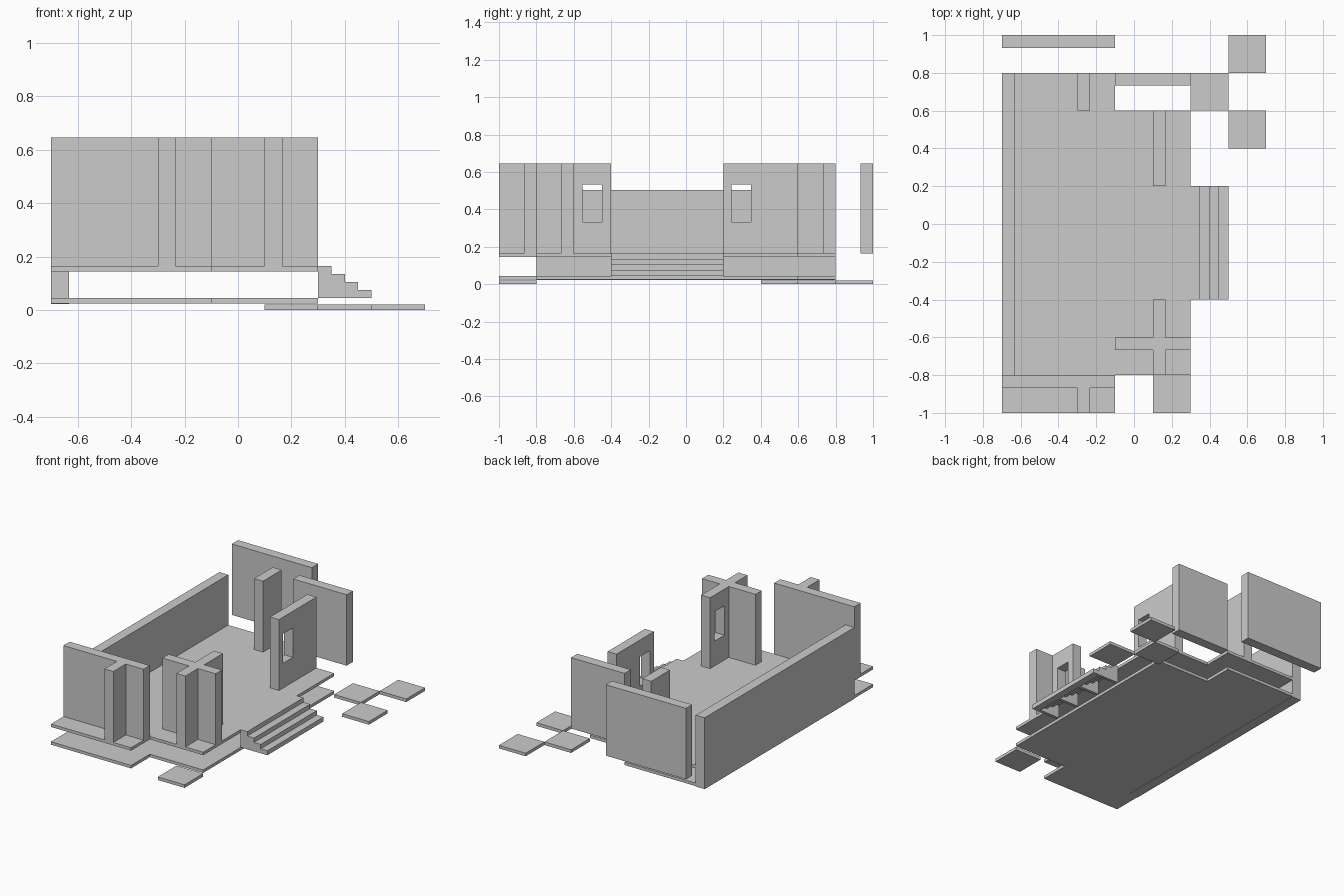
import bpy, bmesh

if "Cube" in bpy.data.objects:
    bpy.data.objects.remove(bpy.data.objects["Cube"])


def prism(name, pts, axis, lo, hi):
    """Extrude a closed profile along 'y' (points are x,z) or 'z' (points are x,y)."""
    bm = bmesh.new()
    place = (lambda a, b: (a, lo, b)) if axis == 'y' else (lambda a, b: (a, b, lo))
    face = bm.faces.new([bm.verts.new(place(a, b)) for a, b in pts])
    ext = bmesh.ops.extrude_face_region(bm, geom=[face])
    d = hi - lo
    bmesh.ops.translate(bm, vec=(0, d, 0) if axis == 'y' else (0, 0, d),
                        verts=[v for v in ext['geom'] if isinstance(v, bmesh.types.BMVert)])
    bmesh.ops.recalc_face_normals(bm, faces=bm.faces)
    mesh = bpy.data.meshes.new(name)
    bm.to_mesh(mesh)
    bm.free()
    ob = bpy.data.objects.new(name, mesh)
    bpy.context.collection.objects.link(ob)
    return ob


def box(name, x0, x1, y0, y1, z0, z1):
    return prism(name, [(x0, y0), (x1, y0), (x1, y1), (x0, y1)], 'z', z0, z1)


FLOOR, TOP, T = 0.165, 0.645, 0.067

# Lower slab and raised floor share one stepped outline
plan = [(-0.7, -1), (-0.1, -1), (-0.1, -0.8), (0.3, -0.8),
        (0.3, 0.6), (-0.1, 0.6), (-0.1, 0.8), (-0.7, 0.8)]
prism("base_slab", plan, 'z', 0.025, 0.045)
prism("raised_floor", plan, 'z', 0.145, FLOOR)

# Low back wall carrying both slabs
box("long_side_wall", -0.7, -0.7 + T, -0.8, 0.8, 0.022, 0.505)

# Paving stones on the ground
for i, (x, y) in enumerate([(0.1, -1), (0.3, 0.6), (0.5, 0.4), (0.5, 0.8)]):
    box(f"paving_stone_{i}", x, x + 0.2, y, y + 0.2, 0, 0.021)

# Plain full-height walls
box("rear_outer_wall", -0.7, -0.1, 1 - T, 1, FLOOR, TOP)
box("rear_porch_wall", -0.1, 0.3, 0.8 - T, 0.8, FLOOR, TOP)
box("rear_divider", -0.3, -0.3 + T, 0.6, 0.8, FLOOR, TOP)

# T-shaped front wall with a projecting fin
xf, yf = -0.3, -0.8 - T
prism("front_wall", [(-0.7, yf), (xf, yf), (xf, -1), (xf + T, -1), (xf + T, yf),
                     (-0.1, yf), (-0.1, -0.8), (-0.7, -0.8)], 'z', FLOOR, TOP)

# Cross-shaped wall and a straight wall, each with a window opening
a, b, c, d = 0.1, 0.1 + T, -0.6 - T, -0.6
cross = prism("cross_wall", [(a, -0.8), (b, -0.8), (b, c), (0.3, c), (0.3, d), (b, d),
                             (b, -0.4), (a, -0.4), (a, d), (-0.1, d), (-0.1, c), (a, c)],
              'z', FLOOR, TOP)
straight = box("window_wall", a, b, 0.2, 0.6, FLOOR, TOP)
for wall, y in ((cross, -0.553), (straight, 0.244)):
    cutter = box("window_cutter", 0.05, 0.22, y, y + 0.104, 0.333, 0.532)
    cutter.hide_render = True
    cutter.hide_set(True)
    mod = wall.modifiers.new("window", 'BOOLEAN')
    mod.operation = 'DIFFERENCE'
    mod.solver = 'EXACT'
    mod.object = cutter

# Entrance steps: thin treads on stepped side supports
profile = [(0.3, 0.045)]
for k in range(4):
    x, z = 0.3 + 0.05 * k, FLOOR - 0.03 * k
    box(f"step_tread_{k}", x, x + 0.05, -0.4, 0.2, z - 0.03, z)
    profile += [(x, z), (x + 0.05, z)]
profile.append((0.5, 0.045))
for i, y in enumerate((-0.4, -0.21, -0.01, 0.18)):
    prism(f"step_support_{i}", profile, 'y', y, y + 0.02)
